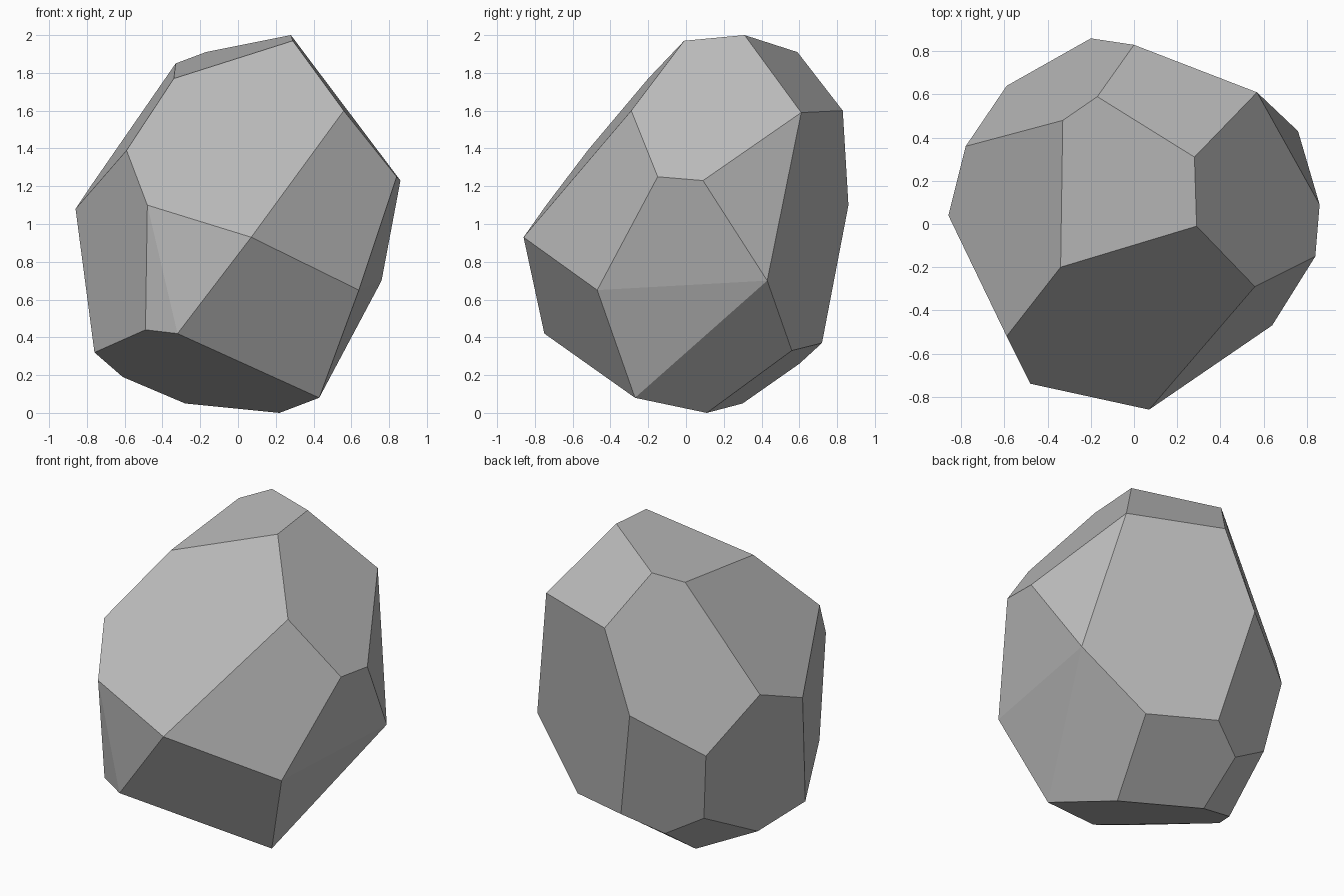
import bpy
import bmesh
import math

# Remove the default object
default_cube = bpy.data.objects.get("Cube")
if default_cube:
    bpy.data.objects.remove(default_cube, do_unlink=True)


def make_material(name, colour):
    material = bpy.data.materials.new(name)
    material.use_nodes = True
    material.diffuse_color = colour
    shader = material.node_tree.nodes["Principled BSDF"]
    shader.inputs["Base Color"].default_value = colour
    shader.inputs["Roughness"].default_value = 0.9
    return material


# Corners of the chiselled stone, in hundredths, grouped from bottom to top
foot_corners = [(22, 11, 0), (-28, 30, 5), (43, -27, 8), (-61, 14, 19), (-27, 60, 26)]
lower_corners = [(-76, -13, 32), (38, 56, 33), (-4, 72, 37), (-52, 56, 41),
                 (-32, -75, 42), (-49, -66, 44)]
waist_corners = [(64, -47, 65), (76, 43, 70), (-59, 64, 86), (7, -86, 93)]
shoulder_corners = [(-86, 4, 108), (-48, -74, 110), (-20, 86, 110),
                    (-78, 36, 120), (86, 9, 123), (84, -15, 125)]
upper_corners = [(-59, -52, 139), (57, 61, 159), (0, 83, 160), (56, -29, 160)]
crown_corners = [(-34, -20, 177), (-33, 48, 185), (-17, 59, 191),
                 (29, -1, 197), (28, 31, 200)]

# Wrap a convex skin round the corners and merge the coplanar triangles
stone = bmesh.new()
for ring in (foot_corners, lower_corners, waist_corners,
             shoulder_corners, upper_corners, crown_corners):
    for corner in ring:
        stone.verts.new([value / 100 for value in corner])
hull = bmesh.ops.convex_hull(stone, input=stone.verts[:], use_existing_faces=False)
loose = [vert for vert in stone.verts if not vert.link_faces]
bmesh.ops.delete(stone, geom=loose, context="VERTS")
bmesh.ops.dissolve_limit(stone, angle_limit=math.radians(6),
                         verts=stone.verts[:], edges=stone.edges[:])
bmesh.ops.recalc_face_normals(stone, faces=stone.faces[:])

# Faceted boulder with flat shading
mesh = bpy.data.meshes.new("boulder")
stone.to_mesh(mesh)
stone.free()
mesh.materials.append(make_material("stone grey", (0.5, 0.5, 0.5, 1.0)))
mesh.shade_flat()
boulder = bpy.data.objects.new("boulder", mesh)
bpy.context.collection.objects.link(boulder)
